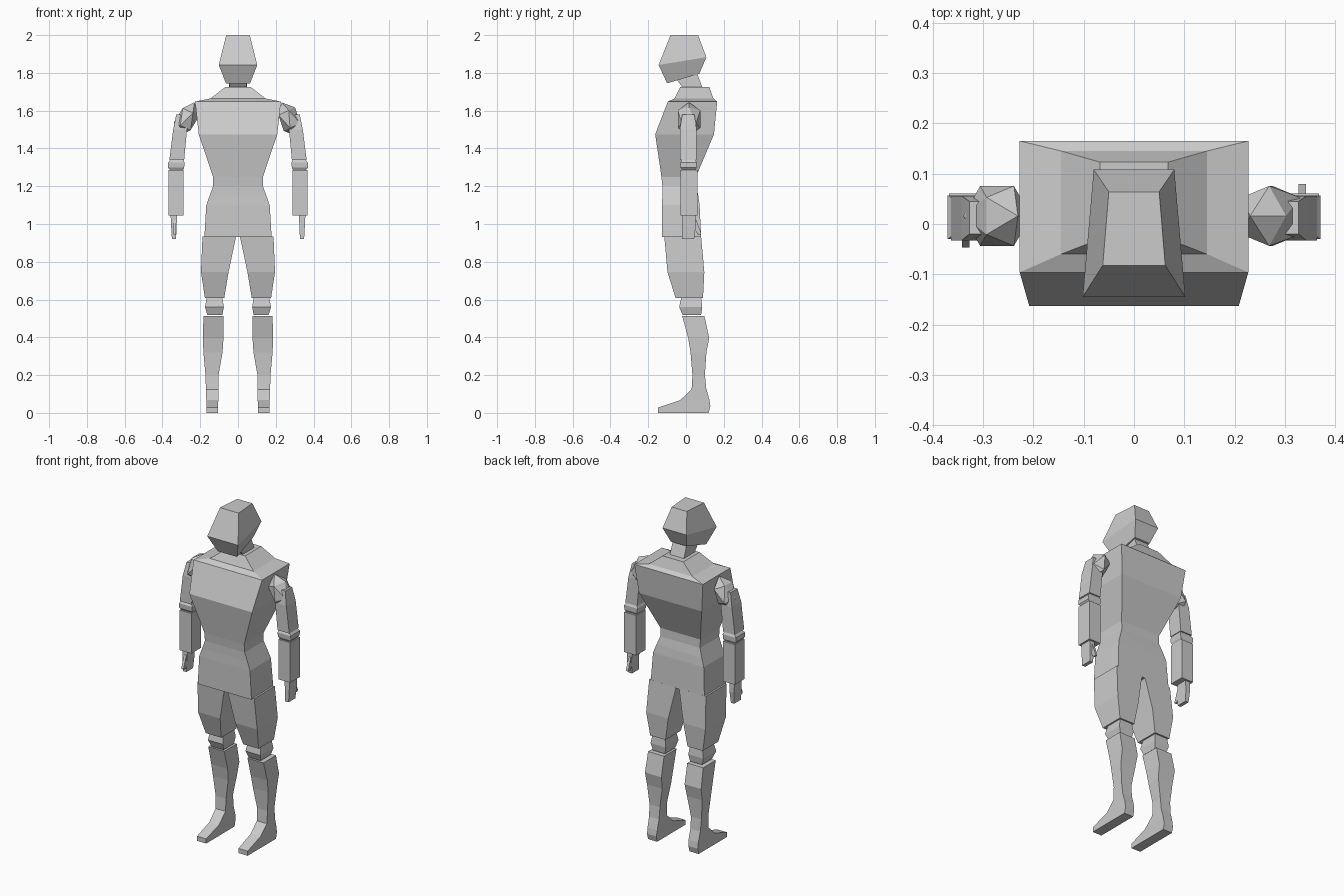
import bpy, bmesh, math
from mathutils import Matrix


def finish(name, bm):
    bmesh.ops.recalc_face_normals(bm, faces=bm.faces)
    me = bpy.data.meshes.new(name)
    bm.to_mesh(me)
    bm.free()
    ob = bpy.data.objects.new(name, me)
    bpy.context.collection.objects.link(ob)
    return ob


def loft(name, rings):
    """Skin a stack of four-sided rings, each given by its corner points."""
    bm = bmesh.new()
    loops = [[bm.verts.new(p) for p in r] for r in rings]
    for a, b in zip(loops, loops[1:]):
        for i in range(4):
            j = (i + 1) % 4
            bm.faces.new((a[i], a[j], b[j], b[i]))
    bm.faces.new(loops[0])
    bm.faces.new(loops[-1])
    return finish(name, bm)


def level(z, x0, x1, y0, y1):
    return [(x0, y0, z), (x1, y0, z), (x1, y1, z), (x0, y1, z)]


def tilted(wf, yf, zf, wb, yb, zb):
    return [(-wf, yf, zf), (wf, yf, zf), (wb, yb, zb), (-wb, yb, zb)]


def limb_tilted(x0, x1, yf, zf, yb, zb):
    return [(x0, yf, zf), (x1, yf, zf), (x1, yb, zb), (x0, yb, zb)]


def flip(rings, s):
    return [[(s * x, y, z) for x, y, z in r] for r in rings]


# Torso with sloped shoulders
loft("torso", [level(z, -w, w, y0, y1) for z, w, y0, y1 in [
    (0.93, 0.178, -0.127, 0.08), (1.10, 0.168, -0.127, 0.072),
    (1.15, 0.15, -0.125, 0.065), (1.20, 0.132, -0.125, 0.055),
    (1.25, 0.132, -0.13, 0.053), (1.475, 0.208, -0.163, 0.148),
    (1.648, 0.227, -0.096, 0.165), (1.665, 0.145, -0.06, 0.145),
    (1.725, 0.068, -0.03, 0.123)]])

# Neck leaning forward
loft("neck", [tilted(0.047, -0.0, 1.70, 0.047, 0.09, 1.715),
              tilted(0.045, -0.05, 1.765, 0.045, 0.05, 1.82)])

# Head
loft("head", [tilted(0.064, -0.10, 1.745, 0.052, 0.07, 1.795),
              tilted(0.102, -0.145, 1.842, 0.08, 0.108, 1.883),
              tilted(0.062, -0.082, 2.0, 0.05, 0.064, 2.0)])

for side, s in (("right", 1), ("left", -1)):
    # Shoulder ball, leaning in towards the neck
    bm = bmesh.new()
    bmesh.ops.create_icosphere(bm, subdivisions=1, radius=1)
    m = (Matrix.Translation((0.272 * s, 0.016, 1.555))
         @ Matrix.Rotation(-s * math.radians(25), 4, 'Y')
         @ Matrix.Diagonal((0.06, 0.07, 0.098, 1)))
    bmesh.ops.transform(bm, matrix=m, verts=bm.verts)
    finish(side + "_shoulder", bm)

    # Arm segments
    loft(side + "_upper_arm", flip([
        level(1.58, 0.27, 0.327, -0.02, 0.045),
        level(1.50, 0.27, 0.343, -0.033, 0.056),
        level(1.34, 0.285, 0.363, -0.033, 0.056)], s))
    loft(side + "_elbow", flip([
        level(1.282, 0.293, 0.357, -0.018, 0.048),
        level(1.298, 0.285, 0.37, -0.028, 0.056),
        level(1.325, 0.283, 0.37, -0.03, 0.057),
        level(1.342, 0.29, 0.357, -0.02, 0.048)], s))
    loft(side + "_forearm", flip([
        level(1.045, 0.288, 0.367, -0.03, 0.061),
        level(1.285, 0.288, 0.367, -0.03, 0.061)], s))

    # Hand, with the thumb on opposite sides of the two arms
    loft(side + "_hand", flip([
        level(0.92, 0.328, 0.35, -0.021, 0.043),
        level(0.99, 0.325, 0.354, -0.021, 0.052),
        level(1.05, 0.322, 0.357, -0.018, 0.05)], s))
    thumb = [level(0.945, 0.327, 0.34, 0.06, 0.079),
             level(0.955, 0.327, 0.342, 0.055, 0.079),
             level(1.02, 0.327, 0.342, 0.03, 0.055)]
    if s < 0:
        thumb = [[(-x, 0.032 - y, z) for x, y, z in r] for r in thumb]
    loft(side + "_thumb", thumb)

    # Thigh and knee
    loft(side + "_thigh", flip([
        level(0.608, 0.073, 0.175, -0.055, 0.09),
        level(0.745, 0.05, 0.196, -0.098, 0.097),
        level(0.935, 0.01, 0.188, -0.115, 0.08)], s))
    loft(side + "_knee", flip([
        level(0.518, 0.083, 0.162, -0.018, 0.08),
        level(0.56, 0.075, 0.175, -0.036, 0.086),
        level(0.612, 0.083, 0.165, -0.025, 0.08)], s))

    # Shin running into the foot
    loft(side + "_shin_and_foot", flip([
        level(0.512, 0.077, 0.183, -0.02, 0.098),
        level(0.395, 0.077, 0.186, 0.012, 0.123),
        level(0.32, 0.082, 0.183, 0.024, 0.108),
        level(0.20, 0.103, 0.172, 0.034, 0.1),
        limb_tilted(0.104, 0.17, 0.03, 0.125, 0.107, 0.13),
        limb_tilted(0.104, 0.168, -0.03, 0.068, 0.124, 0.07),
        limb_tilted(0.107, 0.168, -0.148, 0.028, 0.129, 0.035),
        limb_tilted(0.107, 0.168, -0.148, 0.0, 0.12, 0.0)], s))
